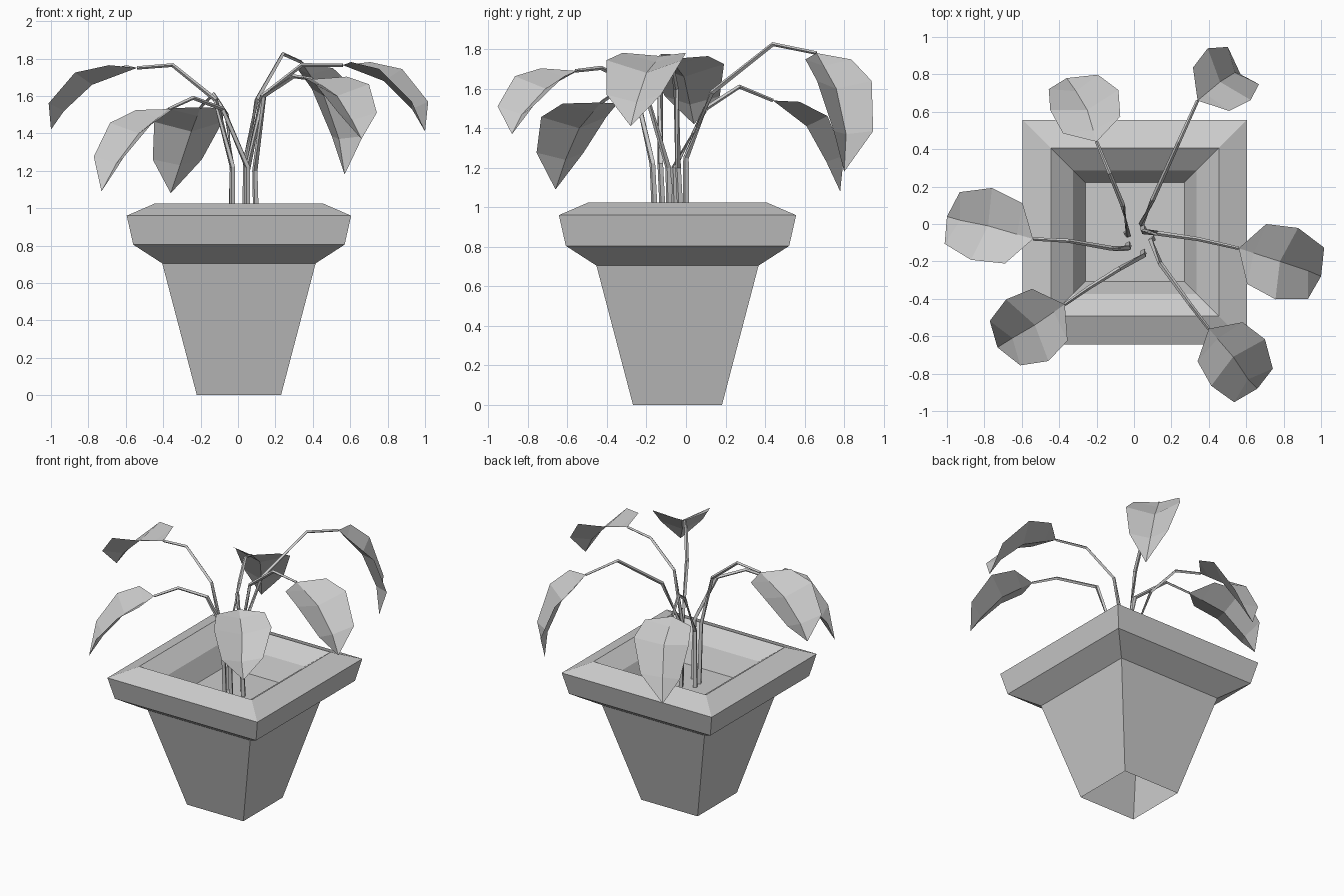
import bpy, bmesh
from mathutils import Vector

if "Cube" in bpy.data.objects:
    bpy.data.objects.remove(bpy.data.objects["Cube"])

grey = bpy.data.materials.new("plain_grey")
grey.diffuse_color = (0.6, 0.6, 0.6, 1)
grey.use_nodes = True
grey.node_tree.nodes["Principled BSDF"].inputs["Base Color"].default_value = grey.diffuse_color


def finish(name, bm, fix_normals=True):
    if fix_normals:
        bmesh.ops.recalc_face_normals(bm, faces=bm.faces)
    me = bpy.data.meshes.new(name)
    bm.to_mesh(me)
    bm.free()
    me.materials.append(grey)
    ob = bpy.data.objects.new(name, me)
    bpy.context.collection.objects.link(ob)
    return ob


def bridge(bm, a, b):
    n = len(a)
    for i in range(n):
        bm.faces.new((a[i], a[(i + 1) % n], b[(i + 1) % n], b[i]))


# Square pot, open below: (half width, height) from the foot, over the rim, down to the soil
def pot():
    profile = [(0.225, 0), (0.41, 0.705), (0.565, 0.805), (0.6, 0.96),
               (0.45, 1.025), (0.33, 0.935), (0.265, 0.80)]
    bm = bmesh.new()
    rings = [[bm.verts.new((0.005 + sx * h, -0.043 + sy * h, z))
              for sx, sy in ((-1, -1), (1, -1), (1, 1), (-1, 1))]
             for h, z in profile]
    for a, b in zip(rings, rings[1:]):
        bridge(bm, a, b)
    bm.faces.new(rings[-1])
    finish("square_pot", bm, False)


# Thin four-sided stem that tapers towards the leaf
def stem(name, points):
    pts = [Vector(p) for p in points]
    bm = bmesh.new()
    rings = []
    for i, p in enumerate(pts):
        d = (pts[min(i + 1, len(pts) - 1)] - pts[max(i - 1, 0)]).normalized()
        u = d.cross(Vector((0.35, 0.94, 0)) if abs(d.z) > 0.9 else Vector((0, 0, 1))).normalized()
        v = d.cross(u)
        r = 0.017 - 0.008 * i / (len(pts) - 1)
        rings.append([bm.verts.new(p + r * k) for k in (u, v, -u, -v)])
    for a, b in zip(rings, rings[1:]):
        bridge(bm, a, b)
    bm.faces.new(rings[0])
    bm.faces.new(rings[-1])
    finish(name, bm)


# Drooping leaf sheet: rib bends down to the tip, both sides cupped upwards
def leaf(name, start, mid, end, tip, width):
    a, m, e, t = (Vector(p) for p in (start, mid, end, tip))
    side = Vector((0, 0, 1)).cross(m - a).normalized()
    bm = bmesh.new()
    root, point = bm.verts.new(a), bm.verts.new(t)
    rows = []
    # rib point, rib direction, relative width, cup height
    for p, d, w, cup in ((a.lerp(m, 0.36), m - a, 0.84, 0.05),
                         (m, e - a, 1.0, 0.075),
                         (e, t - m, 0.72, 0.06)):
        up = d.cross(side).normalized()
        rows.append([bm.verts.new(p + side * k * w * width + up * cup * abs(k))
                     for k in (1, 0, -1)])
    for r, q in zip(rows, rows[1:]):
        for i in (0, 1):
            bm.faces.new((r[i], r[i + 1], q[i + 1], q[i]))
    for i in (0, 1):
        bm.faces.new((root, rows[0][i + 1], rows[0][i]))
        bm.faces.new((rows[-1][i], rows[-1][i + 1], point))
    bmesh.ops.recalc_face_normals(bm, faces=bm.faces)
    if sum(f.normal.z for f in bm.faces) < 0:
        bmesh.ops.reverse_faces(bm, faces=bm.faces)
    finish(name, bm, False)


pot()

# Each shoot: stem points up to the leaf, then leaf middle, leaf end, leaf tip, half width
soil = 0.80
shoots = {
    "left": ([(-0.03, -0.11, soil), (-0.03, -0.13, 1.22), (-0.12, -0.13, 1.58),
              (-0.35, -0.09, 1.765), (-0.54, -0.08, 1.75)],
             (-0.78, -0.01, 1.66), (-0.93, 0.02, 1.52), (-1.0, 0.04, 1.42), 0.2),
    "back_left": ([(-0.04, -0.05, soil), (-0.03, -0.06, 1.2), (-0.06, 0.10, 1.5),
                   (-0.13, 0.27, 1.61), (-0.20, 0.44, 1.54)],
                  (-0.25, 0.61, 1.41), (-0.31, 0.71, 1.23), (-0.36, 0.78, 1.08), 0.19),
    "back_right": ([(0.04, 0.0, soil), (0.04, 0.0, 1.25), (0.10, 0.13, 1.58),
                    (0.24, 0.44, 1.825), (0.34, 0.66, 1.78)],
                   (0.46, 0.76, 1.60), (0.54, 0.81, 1.37), (0.57, 0.80, 1.18), 0.18),
    "right": ([(0.05, -0.02, soil), (0.05, -0.04, 1.2), (0.13, -0.05, 1.6),
               (0.34, -0.08, 1.765), (0.56, -0.13, 1.765)],
              (0.78, -0.20, 1.68), (0.93, -0.25, 1.53), (1.0, -0.28, 1.41), 0.2),
    "front_left": ([(0.05, -0.15, soil), (0.05, -0.17, 1.22), (-0.08, -0.24, 1.53),
                    (-0.24, -0.34, 1.59), (-0.37, -0.43, 1.53)],
                   (-0.53, -0.54, 1.40), (-0.65, -0.61, 1.24), (-0.73, -0.66, 1.09), 0.2),
    "front_right": ([(0.10, -0.08, soil), (0.09, -0.09, 1.2), (0.14, -0.21, 1.6),
                     (0.30, -0.43, 1.705), (0.40, -0.56, 1.69)],
                    (0.53, -0.71, 1.60), (0.61, -0.83, 1.47), (0.66, -0.88, 1.37), 0.19),
}
for side_name, (path, middle, end, tip, width) in shoots.items():
    stem(side_name + "_stem", path)
    leaf(side_name + "_leaf", path[-1], middle, end, tip, width)
